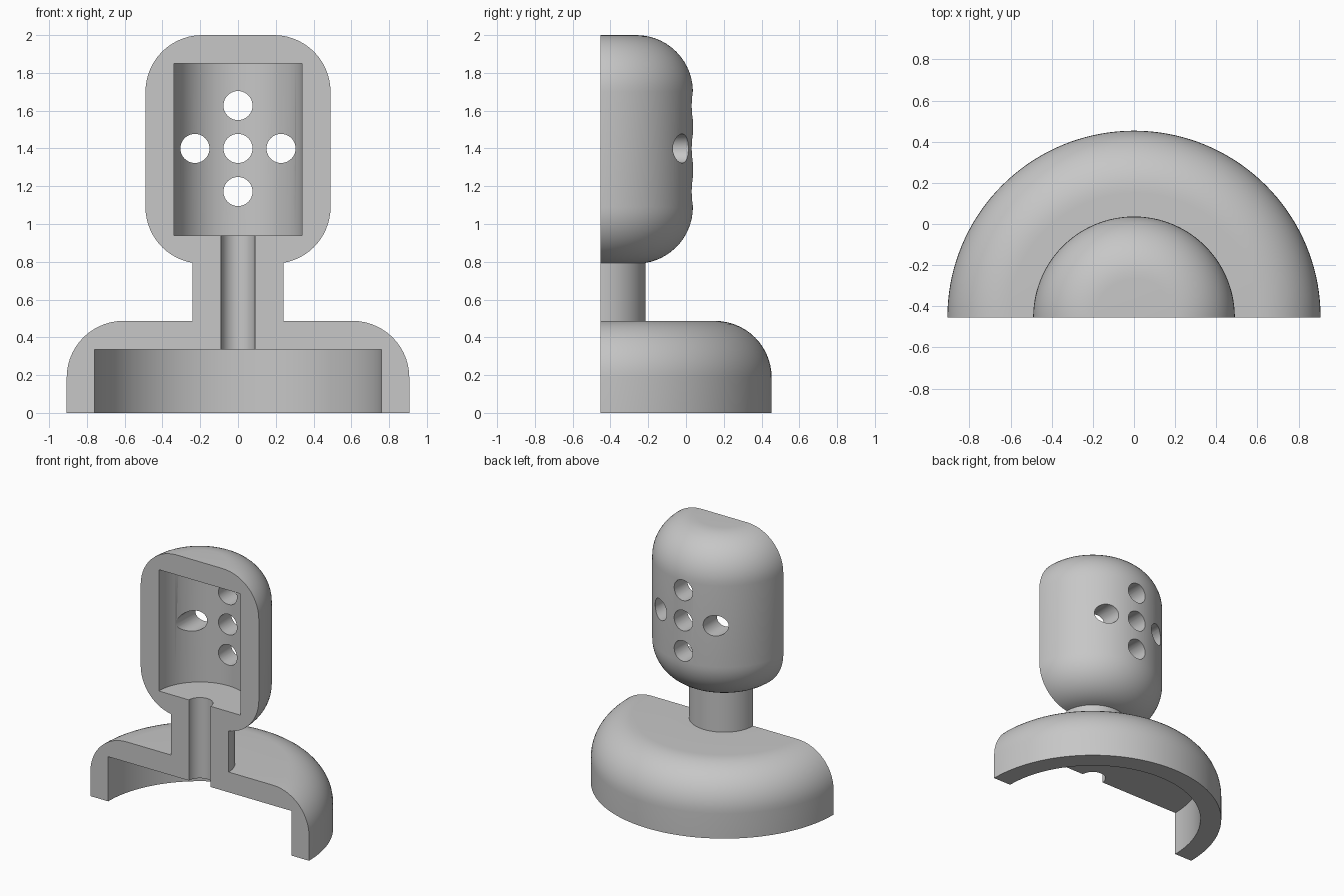
import bpy, bmesh, math
from mathutils import Vector

cube = bpy.data.objects.get("Cube")
if cube:
    bpy.data.objects.remove(cube, do_unlink=True)

AXIS_Y = -0.4535
FILLET = 0.3
BASE_R, BASE_TOP = 0.907, 0.487
STEM_R = 0.24
HEAD_R, HEAD_BOTTOM, TOP = 0.49, 0.79, 2.0

grey = bpy.data.materials.new("light grey")
grey.use_nodes = True
colour = (0.57, 0.57, 0.57, 1)
grey.diffuse_color = colour
grey.node_tree.nodes["Principled BSDF"].inputs["Base Color"].default_value = colour


def arc(r, z, start, end, steps=14):
    """Fillet points around (r, z), angles in degrees."""
    angles = [math.radians(start + (end - start) * i / steps) for i in range(steps + 1)]
    return [(r + FILLET * math.cos(a), z + FILLET * math.sin(a)) for a in angles]


# Wall section: up the outside from the hollow, then over the rounded head
head_c = HEAD_R - FILLET
stem_angle = -math.degrees(math.acos((STEM_R - head_c) / FILLET))
profile = [(0, 1.85), (0.34, 1.85), (0.34, 0.94), (0.09, 0.94), (0.09, 0.335),
           (0.76, 0.335), (0.76, 0), (BASE_R, 0)]
profile += arc(BASE_R - FILLET, BASE_TOP - FILLET, 0, 90)
profile += [(STEM_R, BASE_TOP)]
profile += arc(head_c, HEAD_BOTTOM + FILLET, stem_angle, 0)
profile += arc(head_c, TOP - FILLET, 0, 90)
profile += [(0, TOP)]

# Half revolution of the section, closed by two flat cut faces
bm = bmesh.new()
verts = [bm.verts.new((r, AXIS_Y, z)) for r, z in profile]
edges = [bm.edges.new(pair) for pair in zip(verts, verts[1:])]
bmesh.ops.spin(bm, geom=verts + edges, cent=(0, AXIS_Y, 0), axis=(0, 0, 1),
               angle=math.pi, steps=72)
bmesh.ops.remove_doubles(bm, verts=bm.verts, dist=0.0002)
bm.verts.ensure_lookup_table()


def nearest(co):
    return min(bm.verts, key=lambda v: (v.co - co).length)


for side in (1, -1):
    bm.faces.new([nearest(Vector((side * r, AXIS_Y, z))) for r, z in profile])
bmesh.ops.recalc_face_normals(bm, faces=bm.faces)
mesh = bpy.data.meshes.new("half_shell")
bm.to_mesh(mesh)
bm.free()
mesh.materials.append(grey)
shell = bpy.data.objects.new("half_shell", mesh)
bpy.context.collection.objects.link(shell)

# Five holes in a cross through the back of the head
for x, z in [(0, 1.4), (0.228, 1.4), (-0.228, 1.4), (0, 1.627), (0, 1.172)]:
    bpy.ops.mesh.primitive_cylinder_add(vertices=40, radius=0.077, depth=1.4,
                                        location=(x, 0, z), rotation=(math.pi / 2, 0, 0))
    cutter = bpy.context.object
    cutter.name = "hole_cutter"
    cutter.hide_render = True
    cutter.data.materials.append(grey)
    bpy.ops.object.select_all(action='DESELECT')
    bpy.context.view_layer.objects.active = shell
    shell.select_set(True)
    mod = shell.modifiers.new("hole", 'BOOLEAN')
    mod.operation = 'DIFFERENCE'
    mod.solver = 'EXACT'
    mod.object = cutter
    bpy.ops.object.modifier_apply(modifier=mod.name)
    bpy.data.objects.remove(cutter, do_unlink=True)

bpy.ops.object.shade_smooth_by_angle(angle=math.radians(30))
